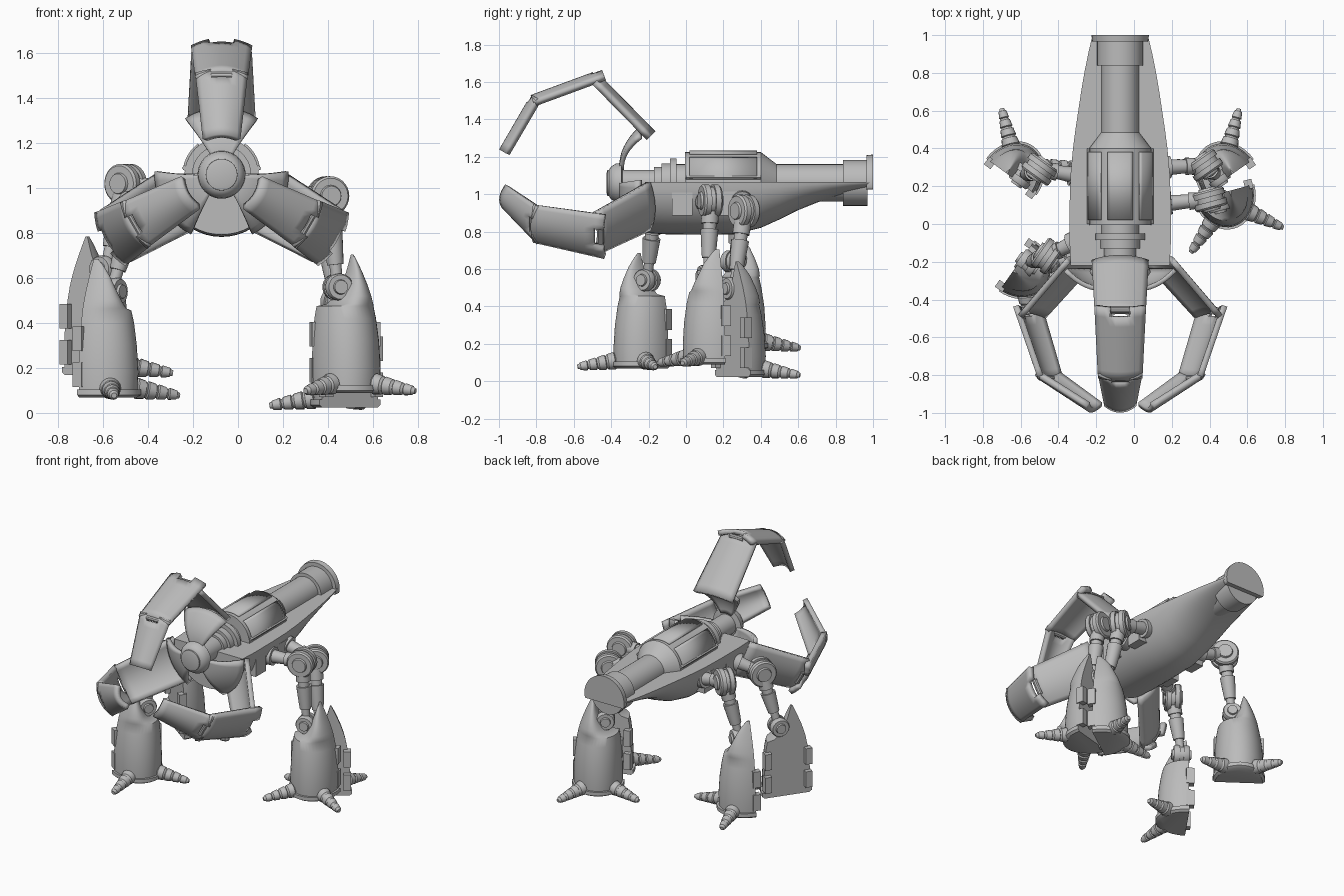
import bpy, bmesh, math
from mathutils import Vector, Matrix

if "Cube" in bpy.data.objects:
    bpy.data.objects.remove(bpy.data.objects["Cube"])

grey = bpy.data.materials.new("grey metal")
grey.diffuse_color = (0.5, 0.5, 0.5, 1)
grey.use_nodes = True
grey.node_tree.nodes["Principled BSDF"].inputs["Base Color"].default_value = grey.diffuse_color
CX, CZ = -0.073, 1.06          # body axis
FORE = Vector((0, 1, 0))


def finish(bm, name, angle=35):
    bmesh.ops.recalc_face_normals(bm, faces=bm.faces)
    me = bpy.data.meshes.new(name)
    bm.to_mesh(me)
    bm.free()
    ob = bpy.data.objects.new(name, me)
    bpy.context.collection.objects.link(ob)
    me.materials.append(grey)
    bpy.ops.object.select_all(action='DESELECT')
    ob.select_set(True)
    bpy.context.view_layer.objects.active = ob
    bpy.ops.object.shade_smooth_by_angle(angle=math.radians(angle))
    return ob


def loft(name, rings, angle=35):
    """Skin a list of closed rings and cap both ends."""
    bm = bmesh.new()
    vs = [[bm.verts.new(p) for p in ring] for ring in rings]
    n = len(vs[0])
    for a, b in zip(vs, vs[1:]):
        for i in range(n):
            j = (i + 1) % n
            bm.faces.new((a[i], a[j], b[j], b[i]))
    bm.faces.new(vs[0])
    bm.faces.new(vs[-1])
    return finish(bm, name, angle)


def lathe(name, profile, origin, axis, seg=28):
    """Turn (distance, radius) pairs about an axis."""
    q = Vector(axis).normalized().to_track_quat('Z', 'Y')
    o = Vector(origin)
    rings = [[o + q @ Vector((r * math.cos(2 * math.pi * i / seg),
                              r * math.sin(2 * math.pi * i / seg), d))
              for i in range(seg)] for d, r in profile]
    return loft(name, rings)


def sheet(name, fn, nu, nv, thick, skip=()):
    """Thickened grid of fn(u, v), leaving out the skipped cells."""
    bm = bmesh.new()
    g = [[bm.verts.new(fn(i / nu, j / nv)) for j in range(nv + 1)] for i in range(nu + 1)]
    for i in range(nu):
        for j in range(nv):
            if (i, j) not in skip:
                bm.faces.new((g[i][j], g[i + 1][j], g[i + 1][j + 1], g[i][j + 1]))
    bmesh.ops.delete(bm, geom=[v for v in bm.verts if not v.link_faces], context='VERTS')
    ob = finish(bm, name)
    mod = ob.modifiers.new("thickness", 'SOLIDIFY')
    mod.thickness = thick
    mod.offset = 0
    return ob


# hull: flat deck over a half-round belly (y, half width, depth)
hull = [(-0.22, 0.262, 0.272), (-0.1, 0.268, 0.28), (0.1, 0.268, 0.282), (0.26, 0.263, 0.28),
        (0.4, 0.25, 0.245), (0.5, 0.237, 0.2), (0.6, 0.222, 0.15), (0.7, 0.207, 0.11),
        (0.8, 0.19, 0.08), (0.9, 0.17, 0.055), (0.985, 0.15, 0.038)]
loft("hull", [[(CX + w * math.cos(a), y, CZ + 0.005 - d * math.sin(a))
               for a in (math.pi * i / 24 for i in range(25))] for y, w, d in hull])

# barrel, housing, neck and nose
lathe("spine_tube", [(-0.415, 0.03), (-0.412, 0.07), (-0.4, 0.088), (-0.375, 0.103), (-0.345, 0.107),
                     (-0.34, 0.07), (-0.17, 0.07), (-0.17, 0.085), (-0.13, 0.085), (-0.13, 0.105),
                     (-0.085, 0.105), (-0.085, 0.132), (-0.05, 0.132), (-0.05, 0.1), (-0.005, 0.1),
                     (-0.005, 0.165), (0.4, 0.165), (0.485, 0.1), (0.84, 0.1), (0.84, 0.122),
                     (0.97, 0.122)], (CX, 0, CZ), FORE, 40)
lathe("nose_button", [(-0.425, 0.05), (-0.42, 0.07), (-0.38, 0.073)], (CX, 0, CZ), FORE)
flange = lathe("tail_flange", [(0.965, 0.148), (1.0, 0.152)], (CX, 0, CZ), FORE, 40)
for v in flange.data.vertices:
    v.co.z = max(v.co.z, 1.025)

# raised panels around the housing
for mid in (30, 90, 150):
    def panel(u, v):
        a = math.radians(mid + (u - 0.5) * 46)
        return (CX + 0.168 * math.cos(a), 0.02 + 0.36 * v, CZ + 0.168 * math.sin(a))
    sheet("housing_panel", panel, 8, 1, 0.012)
for s in (-1, 1):
    lathe("housing_rail", [(0.0, 0.012), (0.4, 0.012)], (CX + s * 0.165, 0, CZ + 0.03), FORE, 4)

# three jointed petals around the nose: start and end (y, height, half width)
segments = [("petal_inner", (-0.175, 0.265, 0.145), (-0.465, 0.56, 0.128)),
            ("petal_middle", (-0.445, 0.595, 0.13), (-0.825, 0.455, 0.11)),
            ("petal_tip", (-0.815, 0.465, 0.11), (-0.985, 0.172, 0.074))]
for k in range(3):
    turn = Matrix.Translation((CX, 0, CZ)) @ Matrix.Rotation(math.radians(120 * k), 4, 'Y')
    for name, a, b in segments:
        d = Vector((0, b[0] - a[0], b[1] - a[1])).normalized()
        inward = Vector((0, -d.z, d.y))       # concave side
        if inward.z > 0 and name != "petal_tip":
            inward.negate()
        if name == "petal_tip" and inward.y < 0:
            inward.negate()

        def plate(u, v):
            t = 2 * u - 1
            y, z, w = (p + (q - p) * v for p, q in zip(a, b))
            return turn @ (Vector((t * w, y, z)) + inward * (0.035 * t * t))
        skip = [] if name == "petal_inner" else [(i, 0) for i in (3, 4, 5, 6)]
        sheet(name, plate, 10, 8, 0.032, skip)
    # hinge lugs between the plates
    for (_, _, e), (_, s, _) in zip(segments, segments[1:]):
        c = Vector((0, (e[0] + s[0]) / 2, (e[1] + s[1]) / 2 - 0.02))
        lathe("petal_hinge", [(-0.05, 0.017), (0.05, 0.017)], turn @ c,
              turn.to_3x3() @ Vector((1, 0, 0)), 10)

    # curved fan bracket from the nose to the petal
    def fan(u, v):
        ang = (u - 0.5) * math.radians(58 + 8 * v)
        r = 0.08 + 0.21 * v
        return turn @ Vector((r * math.sin(ang), -0.345 + 0.1 * v ** 2.2, r * math.cos(ang)))
    sheet("petal_bracket", fan, 8, 8, 0.025)

# leg shell section by height: (height, inner edge, outer edge, depth)
shell = [(0.025, -0.152, 0.152, 0.185), (0.1, -0.155, 0.155, 0.188), (0.22, -0.15, 0.148, 0.18),
         (0.32, -0.142, 0.135, 0.165), (0.375, -0.132, 0.124, 0.152), (0.385, -0.085, 0.122, 0.148),
         (0.42, -0.045, 0.112, 0.138), (0.47, -0.018, 0.095, 0.115), (0.53, 0.005, 0.07, 0.085),
         (0.575, 0.018, 0.05, 0.05), (0.605, 0.026, 0.036, 0.02)]
sole = [(-0.012, -0.15, 0.15, 0.18), (0.0, -0.165, 0.165, 0.2), (0.025, -0.165, 0.165, 0.2)]


def leg(center, facing, side, hip, socket):
    """Leg facing an angle; side is the turn from facing to its outer edge."""
    f = math.radians(facing)
    c = Vector((math.cos(f), math.sin(f), 0))
    u = Vector((-c.y, c.x, 0)) * side
    up = Vector((0, 0, 1))
    base = Vector(center)

    def at(a, b, h):
        return base + u * a + c * (b - 0.05) + up * h

    def half(h, lo, hi, d):
        m, r = (lo + hi) / 2, (hi - lo) / 2
        return [at(m + r * math.cos(t), d * math.sin(t), h)
                for t in (math.pi * i / 20 for i in range(21))]
    loft("leg_shell", [half(*s) for s in shell], 40)
    loft("foot_sole", [half(*s) for s in sole])
    # side clips along the flat back
    for s, h in ((-1, 0.09), (1, 0.09), (-1, 0.25), (1, 0.25)):
        e = at(s * 0.135, -0.012, h)
        loft("leg_clip", [[e + u * x + c * y + up * z for x, y in
                           ((-0.022, -0.02), (0.022, -0.02), (0.022, 0.03), (-0.022, 0.03))]
                          for z in (-0.055, 0.055)])
    # ribbed toes
    for turn in (-50, 50):
        a = f + math.radians(turn)
        d = Vector((math.cos(a), math.sin(a), -0.16))
        ribs = [(0.08, 0.04)]
        for i in range(4):
            s, r = 0.13 + 0.05 * i, 0.048 - 0.007 * i
            ribs += [(s, r - 0.007), (s + 0.005, r), (s + 0.04, r - 0.006), (s + 0.045, r - 0.012)]
        ribs += [(0.335, 0.012)]
        lathe("toe", ribs, base + up * 0.05, d, 16)
    # knee, thigh and hip
    knee, hip = at(-0.045, 0.04, 0.46), Vector(hip)
    for name, p, r, w in (("knee_joint", knee, 0.06, 0.05), ("hip_joint", hip, 0.088, 0.05)):
        lathe(name, [(-w - 0.012, r * 0.45), (-w - 0.012, r * 0.5), (-w, r * 0.55), (-w, r * 0.9),
                     (-w + 0.01, r), (-0.012, r), (-0.012, r * 0.85), (0.012, r * 0.85), (0.012, r),
                     (w - 0.01, r), (w, r * 0.9), (w, r * 0.55), (w + 0.012, r * 0.5),
                     (w + 0.012, r * 0.45)], p, c)
    L = (hip - knee).length
    lathe("thigh", [(0, 0.025), (0.1, 0.027), (0.1, 0.036), (0.14, 0.04), (L * 0.62, 0.048),
                    (L * 0.62, 0.036), (L * 0.7, 0.036), (L * 0.7, 0.046), (L, 0.046)],
          knee, hip - knee, 20)
    sock = Vector(socket)
    S = (hip - sock).length
    lathe("hip_arm", [(-0.05, 0.06), (0.02, 0.06), (0.02, 0.042), (S * 0.5, 0.036),
                      (S * 0.5, 0.046), (S, 0.04)], sock, hip - sock, 20)


leg((-0.62, 0.29, 0.18), 54, 1, (-0.5, 0.29, 1.02), (-0.32, 0.26, 0.98))
leg((0.47, 0.29, 0.035), 125, -1, (0.375, 0.31, 0.91), (0.17, 0.3, 0.96))
leg((0.49, 0.12, 0.1), -75, 1, (0.4, 0.13, 0.965), (0.18, 0.11, 0.96))
leg((-0.58, -0.25, 0.08), -35, -1, (-0.46, -0.17, 0.9), (-0.32, -0.1, 0.96))

# square sockets on the hull sides
for s in (-1, 1):
    for y in (-0.02, 0.22):
        loft("hip_socket", [[(CX + s * x, y + dy, 0.95 + dz) for dy, dz in
                             ((-0.055, -0.065), (0.055, -0.065), (0.055, 0.065), (-0.055, 0.065))]
                            for x in (0.15, 0.262)])
